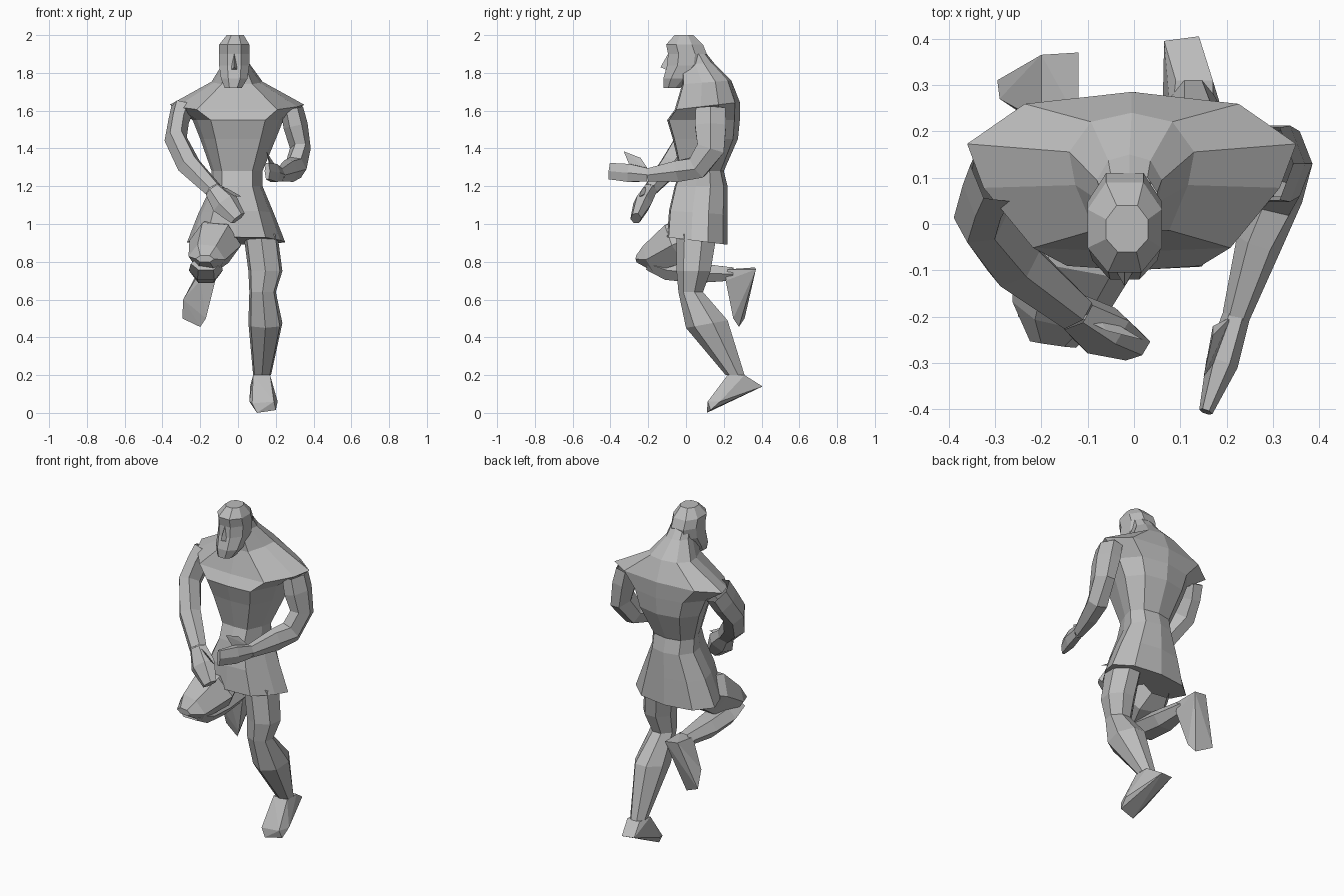
import bpy, bmesh, math
from mathutils import Vector

if "Cube" in bpy.data.objects:
    bpy.data.objects.remove(bpy.data.objects["Cube"], do_unlink=True)

grey = bpy.data.materials.new("plain grey")
grey.use_nodes = True
colour = (0.5, 0.5, 0.5, 1)
grey.diffuse_color = colour
grey.node_tree.nodes["Principled BSDF"].inputs["Base Color"].default_value = colour


def finish(name, bm):
    bmesh.ops.recalc_face_normals(bm, faces=bm.faces)
    mesh = bpy.data.meshes.new(name)
    bm.to_mesh(mesh)
    bm.free()
    mesh.materials.append(grey)
    part = bpy.data.objects.new(name, mesh)
    bpy.context.collection.objects.link(part)
    return part


def loft(name, rings, caps):
    """Skin a list of point rings; caps says which ends (first, last) to close."""
    bm = bmesh.new()
    loops = [[bm.verts.new(p) for p in ring] for ring in rings]
    count = len(loops[0])
    for low, high in zip(loops, loops[1:]):
        for i in range(count):
            j = (i + 1) % count
            bm.faces.new((low[i], low[j], high[j], high[i]))
    for closed, loop in zip(caps, (loops[0], loops[-1])):
        if closed:
            bm.faces.new(loop)
    return finish(name, bm)


def stack(name, levels, profile, caps):
    """Rings given as z, x range, y range and how far the back dips."""
    rings = []
    for z, left, right, front, back, dip in levels:
        cx, cy = (left + right) / 2, (front + back) / 2
        rings.append([(cx + px * (right - left) / 2, cy + py * (back - front) / 2, z - dip * py)
                      for px, py in profile])
    return loft(name, rings, caps)


def limb(name, stations, caps, sides=6):
    """Rings square to a path; each station is a centre, a width and a depth."""
    centres = [Vector(s[:3]) for s in stations]
    rings = []
    for i, station in enumerate(stations):
        before = centres[max(i - 1, 0)]
        after = centres[min(i + 1, len(centres) - 1)]
        along = (after - before).normalized()
        across = Vector((1, 0, 0))
        across = (across - along * across.dot(along)).normalized()
        up = along.cross(across)
        ring = []
        for k in range(sides):
            angle = math.tau * k / sides
            ring.append(centres[i] + across * station[3] * math.cos(angle)
                        + up * station[4] * math.sin(angle))
        rings.append(ring)
    return loft(name, rings, caps)


def hull(name, points):
    bm = bmesh.new()
    for p in points:
        bm.verts.new(p)
    bmesh.ops.convex_hull(bm, input=bm.verts)
    return finish(name, bm)


def mirrored(half):
    """Complete a cross-section from its right half, front to back."""
    return half + [(-x, y) for x, y in reversed(half) if x]


BOTH, NEITHER, FIRST, LAST = (True, True), (False, False), (True, False), (False, True)
trunk_section = mirrored([(0, -1), (.6, -.95), (.9, -.2), (1, .35), (.65, .85), (0, 1)])
head_section = mirrored([(.45, -1), (1, -.45), (1, .4), (.5, 1)])
leg_section = mirrored([(0, -1), (.85, -.6), (1, .3), (.4, 1)])

# Trunk with flared shorts, sloping shoulders and a thick neck
stack("torso_and_shorts", [
    (.91, -.27, .25, -.1, .22, .02),
    (1.06, -.21, .19, -.09, .22, .01),
    (1.2, -.14, .13, -.06, .22, 0),
    (1.28, -.14, .13, -.03, .2, 0),
    (1.45, -.2, .2, -.07, .275, 0),
    (1.55, -.24, .24, -.1, .285, 0),
    (1.625, -.36, .35, -.06, .285, -.02),
    (1.75, -.14, .13, -.02, .24, -.01),
    (1.85, -.08, .06, -.02, .15, 0),
    (1.9, -.07, .05, -.02, .11, 0)], trunk_section, FIRST)

# Head and face
stack("head", [
    (1.72, -.07, .02, -.12, -.03, 0),
    (1.77, -.09, .05, -.12, .03, 0),
    (1.84, -.1, .06, -.1, .1, 0),
    (1.9, -.1, .06, -.095, .11, 0),
    (1.95, -.1, .06, -.105, .09, 0),
    (2, -.06, .03, -.06, .04, 0)], head_section, BOTH)
hull("nose", [(-.02, -.09, 1.91), (-.02, -.135, 1.83), (-.045, -.09, 1.81), (.005, -.09, 1.81)])

# Arms
limb("left_arm", [
    (.285, .13, 1.61, .06, .09),
    (.305, .13, 1.52, .065, .095),
    (.33, .13, 1.4, .055, .085),
    (.305, .06, 1.3, .06, .07),
    (.27, -.04, 1.28, .05, .065),
    (.22, -.2, 1.26, .03, .04)], NEITHER)
limb("left_hand", [
    (.22, -.2, 1.26, .03, .04),
    (.19, -.3, 1.27, .035, .055),
    (.155, -.405, 1.28, .015, .05)], LAST)
hull("left_thumb", [(.21, -.2, 1.29), (.17, -.22, 1.29), (.18, -.29, 1.29),
                    (.15, -.33, 1.385), (.17, -.24, 1.35)])
limb("right_arm", [
    (-.295, .12, 1.61, .06, .09),
    (-.315, .08, 1.54, .055, .09),
    (-.33, .02, 1.45, .06, .08),
    (-.26, -.08, 1.31, .065, .065),
    (-.13, -.19, 1.18, .05, .04)], NEITHER)
limb("right_hand", [
    (-.13, -.19, 1.18, .05, .04),
    (-.07, -.23, 1.11, .075, .05),
    (0, -.265, 1.03, .045, .03)], LAST)
hull("right_thumb", [(-.12, -.2, 1.2), (-.08, -.19, 1.17), (-.06, -.23, 1.19),
                     (-.06, -.21, 1.15), (.02, -.25, 1.145)])

# Standing leg
stack("left_leg", [
    (.94, .03, .21, -.05, .16, .01),
    (.75, .055, .235, -.05, .13, 0),
    (.64, .06, .2, -.04, .09, 0),
    (.47, .055, .235, .0, .22, -.02),
    (.2, .08, .175, .21, .31, 0)], leg_section, NEITHER)
hull("left_foot", [
    (.08, .22, .2), (.17, .22, .2), (.09, .31, .2), (.17, .31, .2),
    (.065, .395, .145), (.14, .405, .14), (.06, .16, .06), (.21, .18, .06),
    (.075, .115, .05), (.19, .115, .06), (.1, .11, 0), (.2, .13, .015)])

# Raised leg
limb("right_thigh", [
    (-.11, .05, .94, .1, .1),
    (-.12, -.05, .9, .14, .13),
    (-.165, -.19, .82, .1, .085),
    (-.175, -.26, .815, .05, .02)], LAST)
limb("right_shin", [
    (-.17, -.2, .79, .08, .04),
    (-.17, -.1, .755, .09, .06),
    (-.17, .06, .74, .08, .06),
    (-.16, .25, .735, .045, .04)], FIRST)
hull("right_foot", [
    (-.2, .21, .7), (-.12, .21, .7), (-.2, .22, .75), (-.12, .22, .76),
    (-.2, .365, .77), (-.12, .37, .76),
    (-.29, .27, .6), (-.14, .23, .63), (-.295, .31, .5), (-.2, .28, .455), (-.17, .25, .5)])
